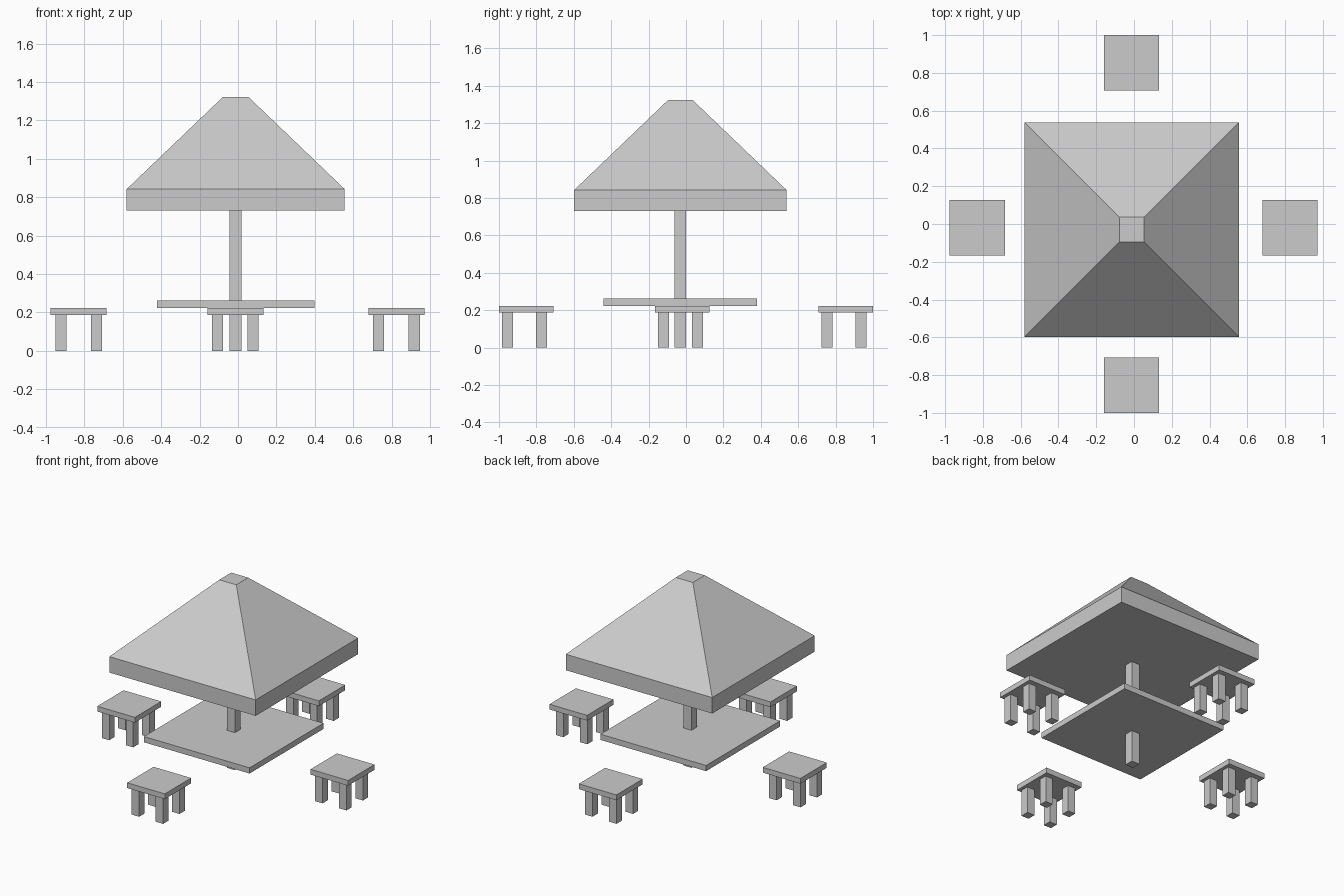
import bpy
import bmesh

if "Cube" in bpy.data.objects:
    bpy.data.objects.remove(bpy.data.objects["Cube"])

CX, CY = -0.012, -0.03   # axis shared by pole, table and canopy


def loft(name, cx, cy, sections):
    """Stack square cross-sections (half_width, z) into one closed solid."""
    bm = bmesh.new()
    rings = [[bm.verts.new((cx + sx * h, cy + sy * h, z))
              for sx, sy in ((-1, -1), (1, -1), (1, 1), (-1, 1))]
             for h, z in sections]
    bm.faces.new(rings[0][::-1])
    bm.faces.new(rings[-1])
    for low, high in zip(rings, rings[1:]):
        for i in range(4):
            j = (i + 1) % 4
            bm.faces.new((low[i], low[j], high[j], high[i]))
    mesh = bpy.data.meshes.new(name)
    bm.to_mesh(mesh)
    bm.free()
    obj = bpy.data.objects.new(name, mesh)
    bpy.context.collection.objects.link(obj)
    return obj


def box(name, cx, cy, half, z0, z1):
    return loft(name, cx, cy, [(half, z0), (half, z1)])


# Canopy: vertical rim, sloping roof, small flat top
loft("canopy", CX, CY, [(0.568, 0.73), (0.568, 0.842), (0.066, 1.323)])

# Pole from the ground into the canopy
box("pole", CX, CY, 0.031, 0.0, 0.74)

# Table top
box("table_top", CX, CY, 0.41, 0.223, 0.263)

# Four stools around the table, each a seat on four legs
stools = {"left": (-0.83, -0.02), "right": (0.825, -0.02),
          "front": (-0.014, -0.854), "back": (-0.014, 0.854)}
for side, (x, y) in stools.items():
    box(f"{side}_stool_seat", x, y, 0.146, 0.186, 0.223)
    for sx, lx in ((-1, "left"), (1, "right")):
        for sy, ly in ((-1, "front"), (1, "back")):
            box(f"{side}_stool_{ly}_{lx}_leg",
                x + sx * 0.093, y - 0.01 + sy * 0.091, 0.029, 0.0, 0.19)
